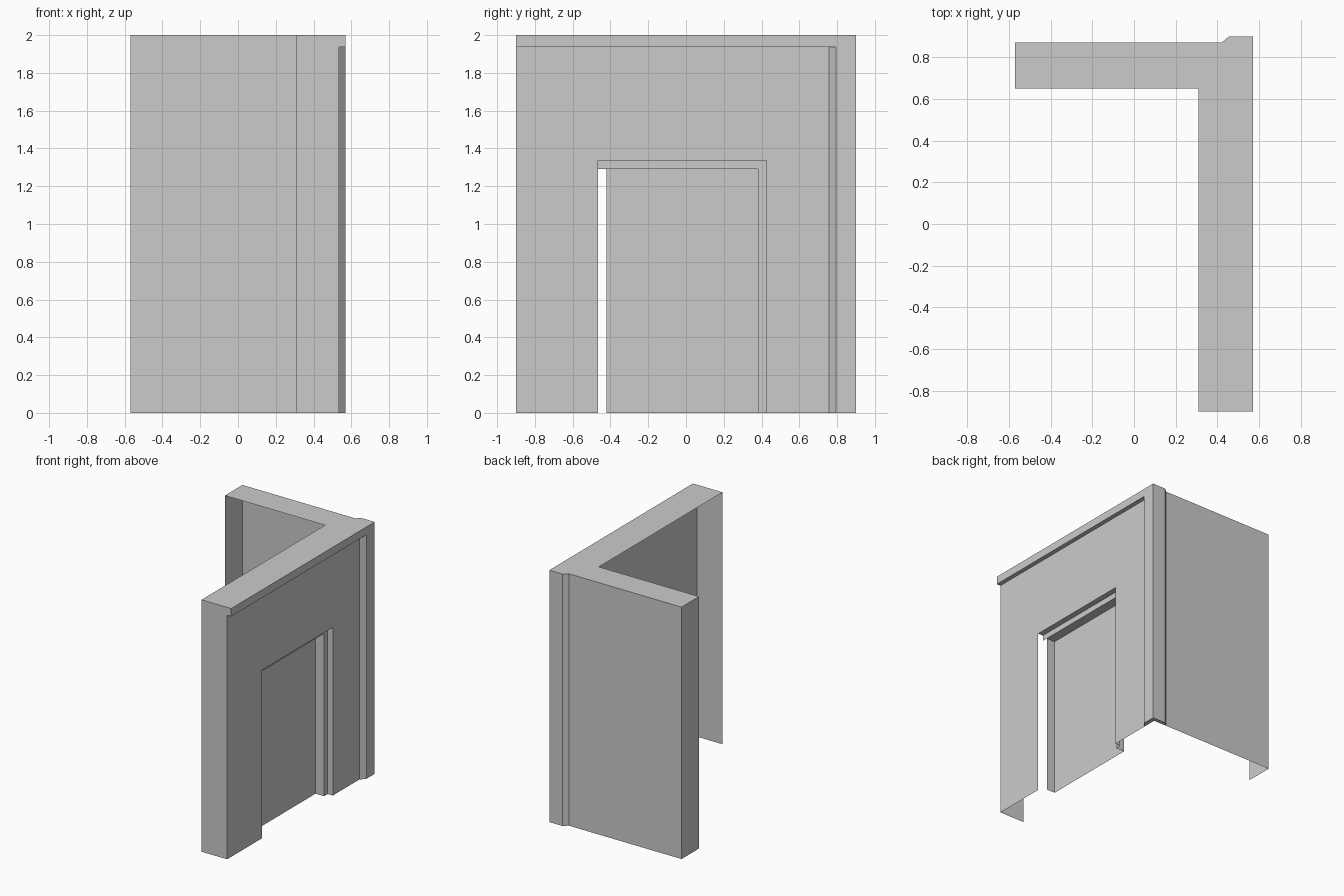
import bpy

if "Cube" in bpy.data.objects:
    bpy.data.objects.remove(bpy.data.objects["Cube"])

BACK_X, END_Y = -0.57, -0.90          # free ends of the two walls
OUT, WALL, FRAME, DOOR = 0.57, 0.535, 0.49, 0.415   # depth planes of the facade
TOP, TRIM_Z = 2.0, 1.937


def make(name, faces):
    """Flat-faced open shell from a list of polygons."""
    verts, index, polys = [], {}, []
    for face in faces:
        poly = []
        for p in face:
            key = tuple(round(c, 4) for c in p)
            if key not in index:
                index[key] = len(verts)
                verts.append(key)
            poly.append(index[key])
        polys.append(poly)
    mesh = bpy.data.meshes.new(name)
    mesh.from_pydata(verts, [], polys)
    mesh.update()
    obj = bpy.data.objects.new(name, mesh)
    bpy.context.collection.objects.link(obj)
    return obj


def ribbon(path, z0, z1):
    """Vertical faces along a plan path, facing to the left of travel."""
    return [[(*b, z0), (*a, z0), (*a, z1), (*b, z1)] for a, b in zip(path, path[1:])]


def facing_x(x, outline):
    return [(x, y, z) for y, z in outline]


def level(z, outline, down=False):
    pts = [(x, y, z) for x, y in outline]
    return pts[::-1] if down else pts


# Back wall: free end and outer face
make("back_wall", ribbon([(BACK_X, 0.65), (BACK_X, 0.87), (0.42, 0.87)], 0, TOP))

# Chamfered corner post with its thin bottom cap
post = [(0.42, 0.87), (0.455, 0.90), (OUT, 0.90), (OUT, 0.795)]
post_side = [(OUT, 0.795), (WALL, 0.757)]
make("corner_post", ribbon(post, 0, TOP) + ribbon(post_side, 0, TRIM_Z)
     + [level(0, post + [(WALL, 0.757), (WALL, 0.87)])])

# Facade with door opening
make("facade_wall", [facing_x(WALL, [
    (END_Y, 0), (-0.465, 0), (-0.465, 1.335), (0.425, 1.335), (0.425, 0),
    (0.757, 0), (0.757, TRIM_Z), (END_Y, TRIM_Z)])])

# Free end of the facade wall, stepped out at the top trim
make("facade_end", [[(x, END_Y, z) for x, z in [
    (0.31, 0), (WALL, 0), (WALL, TRIM_Z), (OUT, TRIM_Z), (OUT, TOP), (0.31, TOP)]]])

# Top trim band and its underside
make("top_trim", ribbon([(OUT, 0.795), (OUT, END_Y)], TRIM_Z, TOP)
     + [level(TRIM_Z, [(WALL, END_Y), (OUT, END_Y), (OUT, 0.795), (WALL, 0.757)], True)])

# L-shaped wall top
make("wall_top", [level(TOP, [
    (BACK_X, 0.65), (0.31, 0.65), (0.31, END_Y), (OUT, END_Y),
    (OUT, 0.90), (0.455, 0.90), (0.42, 0.87), (BACK_X, 0.87)])])

# Door frame: right jamb, lintel and reveals
make("door_frame",
     ribbon([(WALL, 0.425), (FRAME, 0.425)], 0, 1.335)
     + ribbon([(FRAME, 0.425), (FRAME, 0.38), (DOOR, 0.38)], 0, 1.29)
     + ribbon([(DOOR, -0.42), (FRAME, -0.42)], 0, 1.29)
     + ribbon([(FRAME, 0.425), (FRAME, -0.465)], 1.29, 1.335)
     + [level(z, [(a, y0), (b, y0), (b, y1), (a, y1)], True)
        for z, a, b, y0, y1 in [(1.335, FRAME, WALL, -0.465, 0.425),
                                (1.29, DOOR, FRAME, -0.42, 0.38)]])

# Recessed door panel
make("door_panel", ribbon([(DOOR, 0.38), (DOOR, -0.42)], 0, 1.29))
